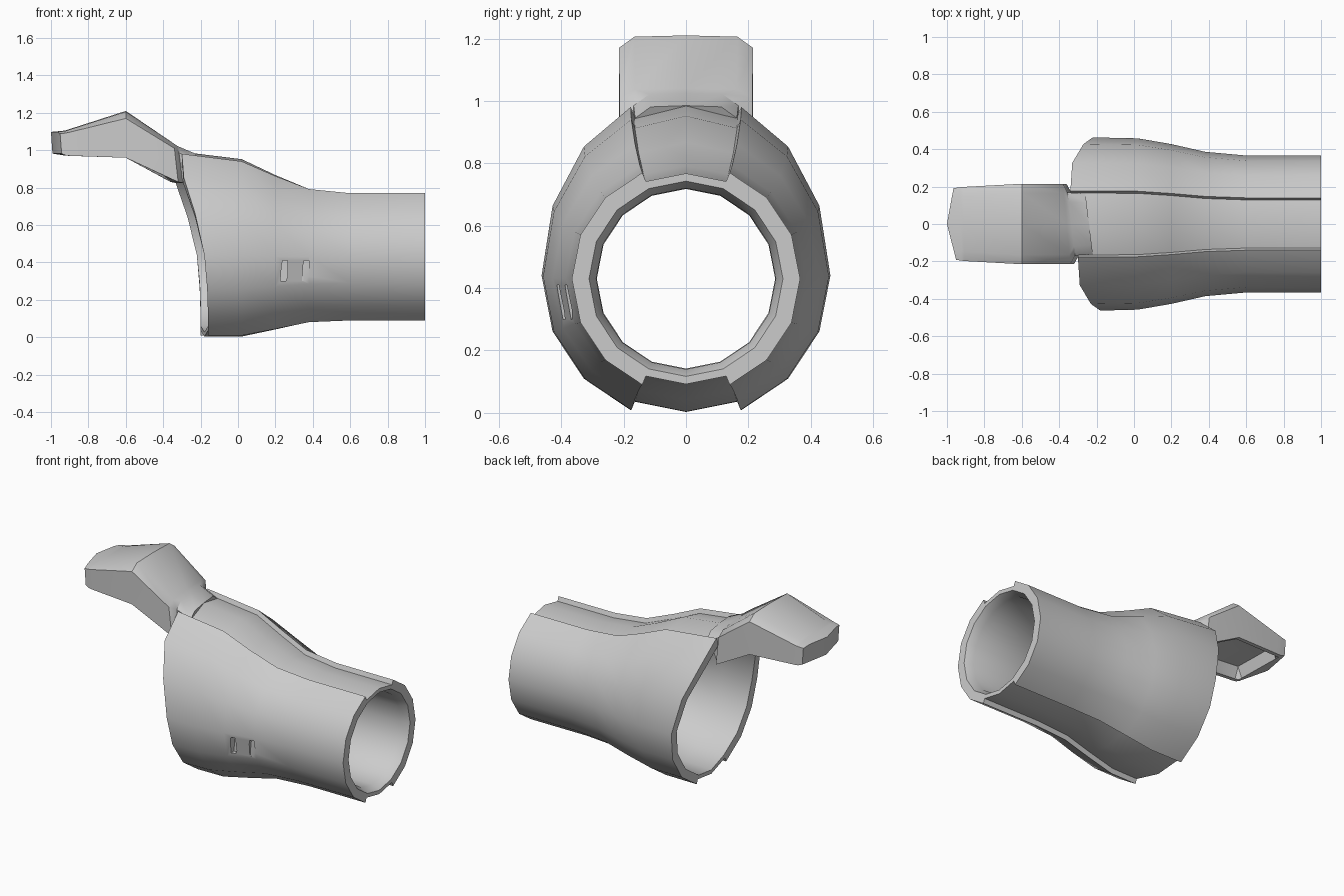
import bpy, bmesh
from math import sin, cos, radians

if "Cube" in bpy.data.objects:
    bpy.data.objects.remove(bpy.data.objects["Cube"])


def finish(name, bm):
    bmesh.ops.recalc_face_normals(bm, faces=bm.faces)
    me = bpy.data.meshes.new(name)
    bm.to_mesh(me)
    bm.free()
    ob = bpy.data.objects.new(name, me)
    bpy.context.collection.objects.link(ob)
    return ob


def smooth(ob, angle):
    bpy.ops.object.select_all(action='DESELECT')
    ob.select_set(True)
    bpy.context.view_layer.objects.active = ob
    bpy.ops.object.shade_smooth_by_angle(angle=radians(angle))


def loft(bm, rings, closed=False):
    loops = [[bm.verts.new(p) for p in r] for r in rings]
    n = len(loops[0])
    pairs = list(zip(loops, loops[1:]))
    if closed:
        pairs.append((loops[-1], loops[0]))
    for a, b in pairs:
        for i in range(n):
            j = (i + 1) % n
            bm.faces.new((a[i], a[j], b[j], b[i]))
    return loops


# Ring layout: two raised side shells and recessed strips on top and bottom
SIDE = [(22.5 * k, False) for k in range(1, 8)]
RING = ([(-22.5, True), (0, True), (22.5, True)] + SIDE
        + [(157.5, True), (180, True), (202.5, True)]
        + [(a + 180, f) for a, f in SIDE])
MOUTH = [-0.31, -0.30, -0.29, -0.23, -0.18, -0.165, -0.16, -0.16, -0.16]


def ring(x, ry, rt, rb, cz, inset, inner):
    pts = []
    for a, strip in RING:
        s, c = sin(radians(a)), cos(radians(a))
        d = inset if inner else (0.03 if strip else 0)
        px = x
        if x is None:  # slanted, slightly skewed mouth edge
            k = round(abs((a + 180) % 360 - 180) / 22.5)
            px = MOUTH[k] - (0.04 if s > 0.01 else 0.02 if abs(s) < 0.01 else 0)
        pts.append((px, (ry - d) * s, cz + ((rt if c > 0 else rb) - d) * c))
    return pts


# x, half width, top radius, bottom radius, centre height, wall thickness
STATIONS = [
    (1.0, .366, .368, .368, .43, .055),
    (.95, .366, .368, .368, .43, .078),
    (.60, .366, .368, .368, .43, .08),
    (.38, .386, .392, .378, .43, .075),
    (.20, .427, .465, .420, .432, .065),
    (.02, .458, .545, .463, .437, .06),
    (None, .463, .585, .467, .44, .055),
]

# Sleeve
bm = bmesh.new()
loft(bm, [ring(*s, False) for s in STATIONS]
     + [ring(*s, True) for s in reversed(STATIONS)], closed=True)
sleeve = finish("sleeve", bm)

# Two slanted vent slots in the front side
bm = bmesh.new()
for x in (.245, .36):
    outline = [(x - .018, .30), (x + .01, .30), (x + .02, .325),
               (x + .02, .41), (x - .006, .41), (x - .012, .385)]
    loops = loft(bm, [[(px, y, z) for px, z in outline] for y in (-.5, -.365)])
    for lp in loops:
        bm.faces.new(lp)
cutter = finish("slot_cutter", bm)
cutter.hide_render = True
mod = sleeve.modifiers.new("slots", 'BOOLEAN')
mod.operation = 'DIFFERENCE'
mod.solver = 'EXACT'
mod.object = cutter
bpy.context.view_layer.objects.active = sleeve
bpy.ops.object.modifier_apply(modifier=mod.name)
bpy.data.objects.remove(cutter)
smooth(sleeve, 30)


# Handle growing out of the top strip, hollow underneath
def section(xt, zt, xb, zb, w, ch, hollow, skew, bow=0):
    prof = [(-w, zb, 0), (-w, zt - ch, 1), (-w + .05, zt - ch * .1, 1), (0, zt, 1),
            (w - .05, zt - ch * .1, 1), (w, zt - ch, 1), (w, zb, 0),
            (w - .025, zb, 0), (w - .05, zb + hollow, 0), (0, zb + hollow, 0),
            (-w + .05, zb + hollow, 0), (-w + .025, zb, 0)]
    return [((xt if top else xb) - skew * y / w - bow * (1 - abs(y) / w), y, z)
            for y, z, top in prof]


bm = bmesh.new()
loops = loft(bm, [section(*s) for s in [
    (-.24, .985, -.29, .88, .163, .04, 0, .02),
    (-.335, 1.025, -.315, .825, .168, .04, 0, .02),
    (-.36, 1.04, -.34, .83, .213, .03, 0, .02),
    (-.60, 1.21, -.60, .96, .215, .04, .07, 0),
    (-.91, 1.11, -.90, .97, .198, .015, .07, .005),
    (-.925, 1.105, -.925, .972, .196, .013, 0, .005),
    (-.958, 1.098, -.95, .982, .192, .01, 0, .007, .042)]])
bm.faces.new(loops[0])
end = loops[-1]
bm.faces.new([end[i] for i in (0, 1, 2, 3, 9, 10, 11)])
bm.faces.new([end[i] for i in (3, 4, 5, 6, 7, 8, 9)])
smooth(finish("handle", bm), 35)
